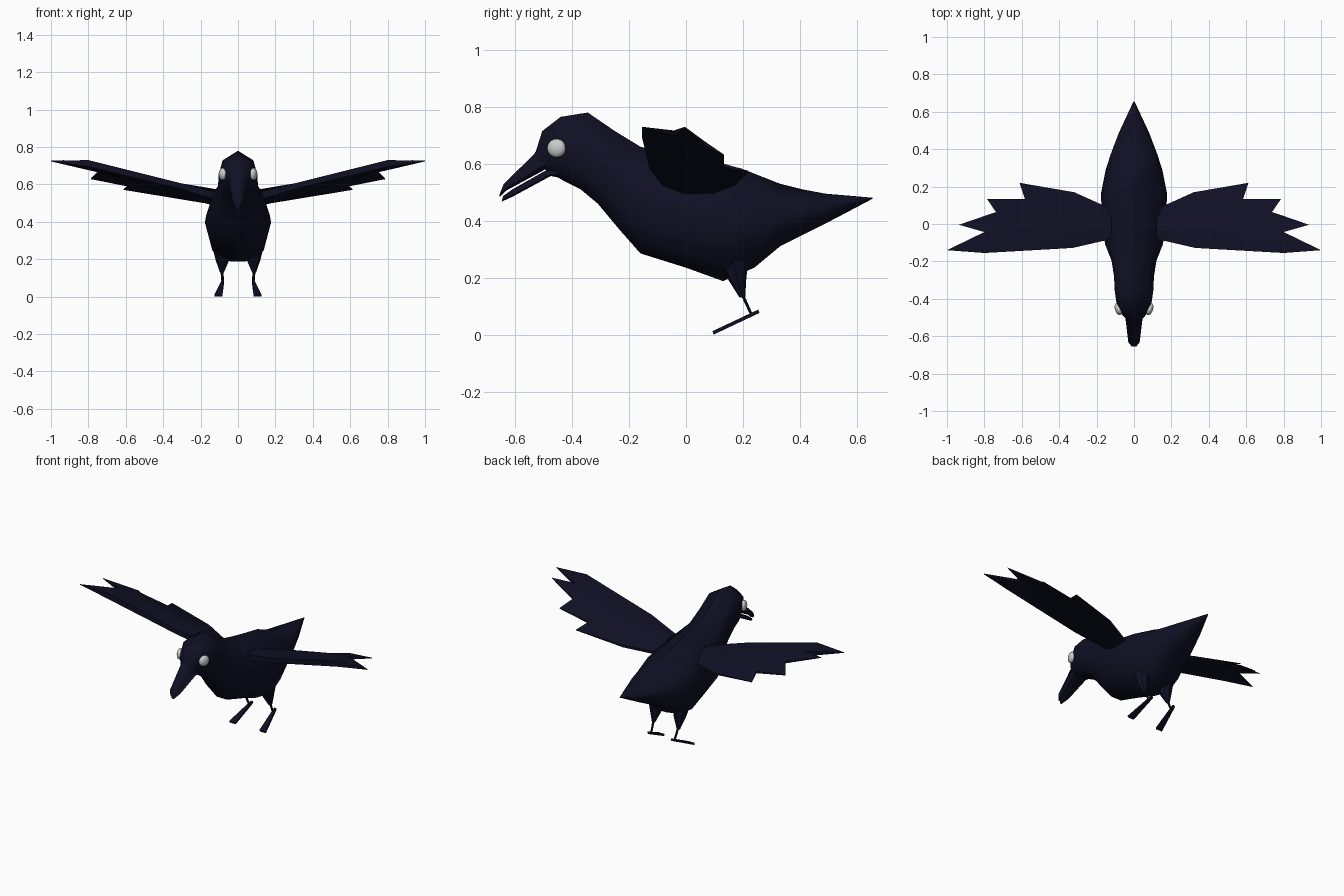
import bpy, bmesh, math
from mathutils import Vector

cube = bpy.data.objects.get("Cube")
if cube:
    bpy.data.objects.remove(cube, do_unlink=True)


def material(name, rgb):
    m = bpy.data.materials.new(name)
    m.use_nodes = True
    m.diffuse_color = (*rgb, 1)
    bsdf = m.node_tree.nodes["Principled BSDF"]
    bsdf.inputs["Base Color"].default_value = (*rgb, 1)
    bsdf.inputs["Roughness"].default_value = 0.7
    return m


NAVY = material("midnight navy", (0.005, 0.005, 0.018))
GREY = material("pale grey", (0.6, 0.6, 0.6))


def make(name, bm, mat, angle=40):
    bmesh.ops.recalc_face_normals(bm, faces=bm.faces)
    me = bpy.data.meshes.new(name)
    bm.to_mesh(me)
    bm.free()
    me.materials.append(mat)
    ob = bpy.data.objects.new(name, me)
    bpy.context.collection.objects.link(ob)
    bpy.ops.object.select_all(action='DESELECT')
    ob.select_set(True)
    bpy.context.view_layer.objects.active = ob
    bpy.ops.object.shade_smooth_by_angle(angle=math.radians(angle))
    return ob


def bridge(bm, rings):
    """Skin a list of equal-length point rings and cap both ends."""
    vs = [[bm.verts.new(p) for p in r] for r in rings]
    n = len(vs[0])
    for a, b in zip(vs, vs[1:]):
        for i in range(n):
            j = (i + 1) % n
            bm.faces.new((a[i], a[j], b[j], b[i]))
    bm.faces.new(vs[0])
    bm.faces.new(vs[-1])


def loft(name, sections, half):
    """Sections are (top y, top z, bottom y, bottom z, half width)."""
    ring = half + [(-x, t) for x, t in reversed(half) if x > 0]
    bm = bmesh.new()
    rings = []
    for yt, zt, yb, zb, w in sections:
        top, bot = Vector((0, yt, zt)), Vector((0, yb, zb))
        rings.append([bot.lerp(top, (t + 1) / 2) + Vector((x * w, 0, 0)) for x, t in ring])
    bridge(bm, rings)
    return make(name, bm, NAVY, 50)


# Head, body and pointed tail in one skin
loft("body", [
    (-.535, .62, -.49, .575, .035), (-.505, .715, -.47, .565, .062),
    (-.44, .765, -.43, .54, .092), (-.345, .78, -.37, .51, .103),
    (-.25, .715, -.31, .46, .107), (-.16, .66, -.235, .37, .12),
    (-.06, .635, -.16, .285, .155), (.06, .61, 0, .235, .171),
    (.19, .585, .13, .188, .177), (.33, .53, .24, .235, .152),
    (.41, .51, .33, .31, .125), (.49, .495, .49, .39, .08),
    (.655, .481, .655, .477, .003)],
    [(0, 1), (.8, .62), (1, .05), (.77, -.72), (.23, -1)])

# Open beak
BEAK = [(0, 1), (.7, .6), (1, -.5), (.6, -1)]
loft("upper_beak", [
    (-.50, .69, -.45, .61, .055), (-.535, .632, -.48, .588, .047),
    (-.64, .53, -.633, .505, .03), (-.655, .492, -.654, .484, .012)], BEAK)
loft("lower_beak", [
    (-.45, .60, -.44, .55, .05), (-.49, .578, -.475, .557, .042),
    (-.61, .51, -.61, .484, .025), (-.642, .487, -.648, .467, .010)], BEAK)

# Wing points: x, y, top z, thickness
WING = {
    "L0": (.12, -.08, .56, .04), "L1": (.328, -.128, .612, .03),
    "L2": (.80, -.155, .73, .035), "T1": (1, -.14, .727, .004),
    "N1": (.80, -.043, .717, .02), "T2": (.936, -.004, .73, .004),
    "N2": (.738, .064, .68, .015), "T3": (.786, .134, .632, .004),
    "N3": (.583, .134, .60, .012), "T4": (.612, .22, .575, .004),
    "B1": (.32, .17, .535, .012), "B0": (.12, .08, .51, .02),
    "M0": (.12, 0, .575, .09), "M1": (.328, .02, .61, .07),
    "M2": (.62, .0, .675, .04)}
FACES = ["L0 L1 M1 M0", "L1 L2 M2 M1", "L2 T1 N1 M2", "M2 N1 T2 N2",
         "M2 N2 T3 N3", "M1 M2 N3 T4 B1", "M0 M1 B1 B0"]
RIM = "L0 L1 L2 T1 N1 T2 N2 T3 N3 T4 B1 B0 M0".split()


def wing(name, s):
    bm = bmesh.new()
    up = {k: bm.verts.new((s * x, y, z)) for k, (x, y, z, t) in WING.items()}
    low = {k: bm.verts.new((s * x, y, z - t)) for k, (x, y, z, t) in WING.items()}
    for f in FACES:
        keys = f.split()
        bm.faces.new([up[k] for k in keys])
        bm.faces.new([low[k] for k in reversed(keys)])
    for a, b in zip(RIM, RIM[1:] + RIM[:1]):
        bm.faces.new((up[a], up[b], low[b], low[a]))
    make(name, bm, NAVY, 35)


def tube(name, stations, sides=8):
    """Stations are (centre, x radius, y radius), stacked in z."""
    bm = bmesh.new()
    ang = [2 * math.pi * i / sides for i in range(sides)]
    bridge(bm, [[(c[0] + rx * math.cos(a), c[1] + ry * math.sin(a), c[2]) for a in ang]
                for c, rx, ry in stations])
    make(name, bm, NAVY)


def foot(name, s):
    # Flat wedge, wide at the toes and narrow at the heel
    bm = bmesh.new()
    rings = []
    for x0, x1, y, z in ((.084, .126, .097, 0), (.074, .088, .258, .076)):
        rings.append([(s * x0, y, z), (s * x1, y, z),
                      (s * x1, y - .004, z + .012), (s * x0, y - .004, z + .012)])
    bridge(bm, rings)
    make(name, bm, NAVY, 30)


def eye(name, s):
    bm = bmesh.new()
    bmesh.ops.create_uvsphere(bm, u_segments=12, v_segments=8, radius=.033)
    for v in bm.verts:
        x, y, z = v.co
        x *= .6
        v.co = (s * (.083 + x + .22 * y), -.455 + y, .655 + z)
    make(name, bm, GREY, 60)


for side, s in (("left", 1), ("right", -1)):
    wing(side + "_wing", s)
    tube(side + "_thigh", [((s * .085, .165, .26), .05, .055),
                           ((s * .083, .178, .20), .038, .034),
                           ((s * .086, .198, .13), .011, .010)])
    tube(side + "_shin", [((s * .086, .198, .14), .008, .007),
                          ((s * .081, .231, .068), .007, .006)], 6)
    foot(side + "_foot", s)
    eye(side + "_eye", s)
